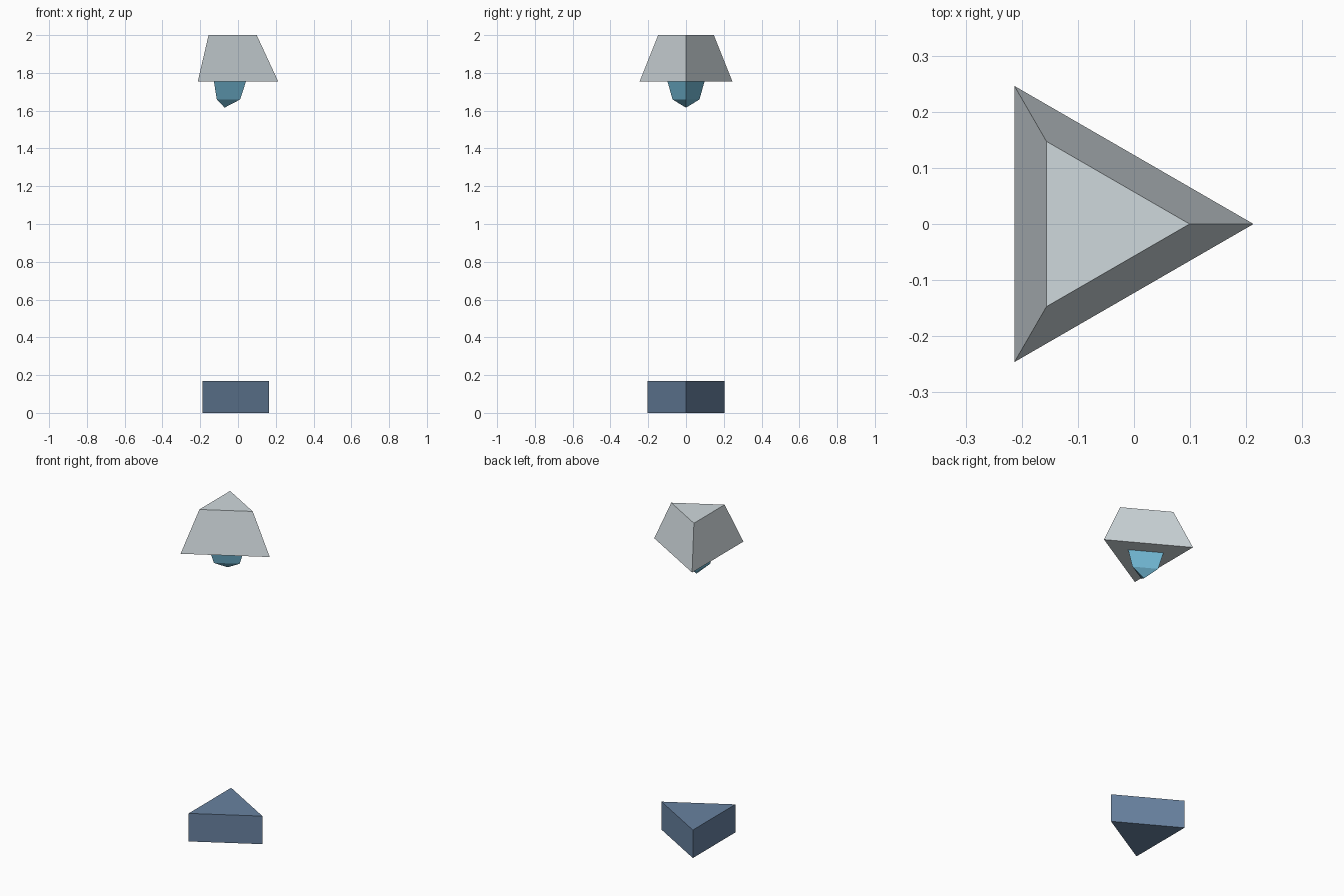
import bpy, bmesh
from math import cos, sin, tau

cube = bpy.data.objects.get("Cube")
if cube:
    bpy.data.objects.remove(cube, do_unlink=True)

SIDES = 3
AXIS_X = -0.071  # shared vertical axis of all parts


def material(name, rgb):
    """Flat material from 0-255 display values, stored as linear."""
    linear = [((c / 255 + 0.055) / 1.055) ** 2.4 for c in rgb]
    mat = bpy.data.materials.new(name)
    mat.use_nodes = True
    mat.diffuse_color = (*linear, 1)
    mat.node_tree.nodes["Principled BSDF"].inputs["Base Color"].default_value = (*linear, 1)
    return mat


def turned(name, profile, mat):
    """Three-sided solid from (radius, z) pairs, bottom to top; radius 0 is a tip."""
    bm = bmesh.new()
    rings = []
    for r, z in profile:
        count = SIDES if r else 1
        rings.append([bm.verts.new((r * cos(tau * i / SIDES), r * sin(tau * i / SIDES), z))
                      for i in range(count)])
    for low, high in zip(rings, rings[1:]):
        for i in range(SIDES):
            j = (i + 1) % SIDES
            corners = [low[i % len(low)], low[j % len(low)],
                       high[j % len(high)], high[i % len(high)]]
            bm.faces.new(list(dict.fromkeys(corners)))
    for ring in (rings[0], rings[-1]):
        if len(ring) > 1:
            bm.faces.new(ring)
    bmesh.ops.recalc_face_normals(bm, faces=bm.faces)
    mesh = bpy.data.meshes.new(name)
    bm.to_mesh(mesh)
    bm.free()
    mesh.materials.append(mat)
    obj = bpy.data.objects.new(name, mesh)
    obj.location.x = AXIS_X
    bpy.context.collection.objects.link(obj)
    return obj


slate = material("slate blue", (104, 130, 160))
pale = material("pale grey", (207, 216, 220))
sky = material("sky blue", (114, 184, 212))

# Ground block, tapered shade, and faceted bulb hanging out of the shade
turned("base", [(0.235, 0), (0.235, 0.17)], slate)
turned("shade", [(0.284, 1.754), (0.17, 2.0)], pale)
turned("bulb", [(0, 1.616), (0.082, 1.659), (0.116, 1.763), (0.082, 1.866), (0, 1.91)], sky)
